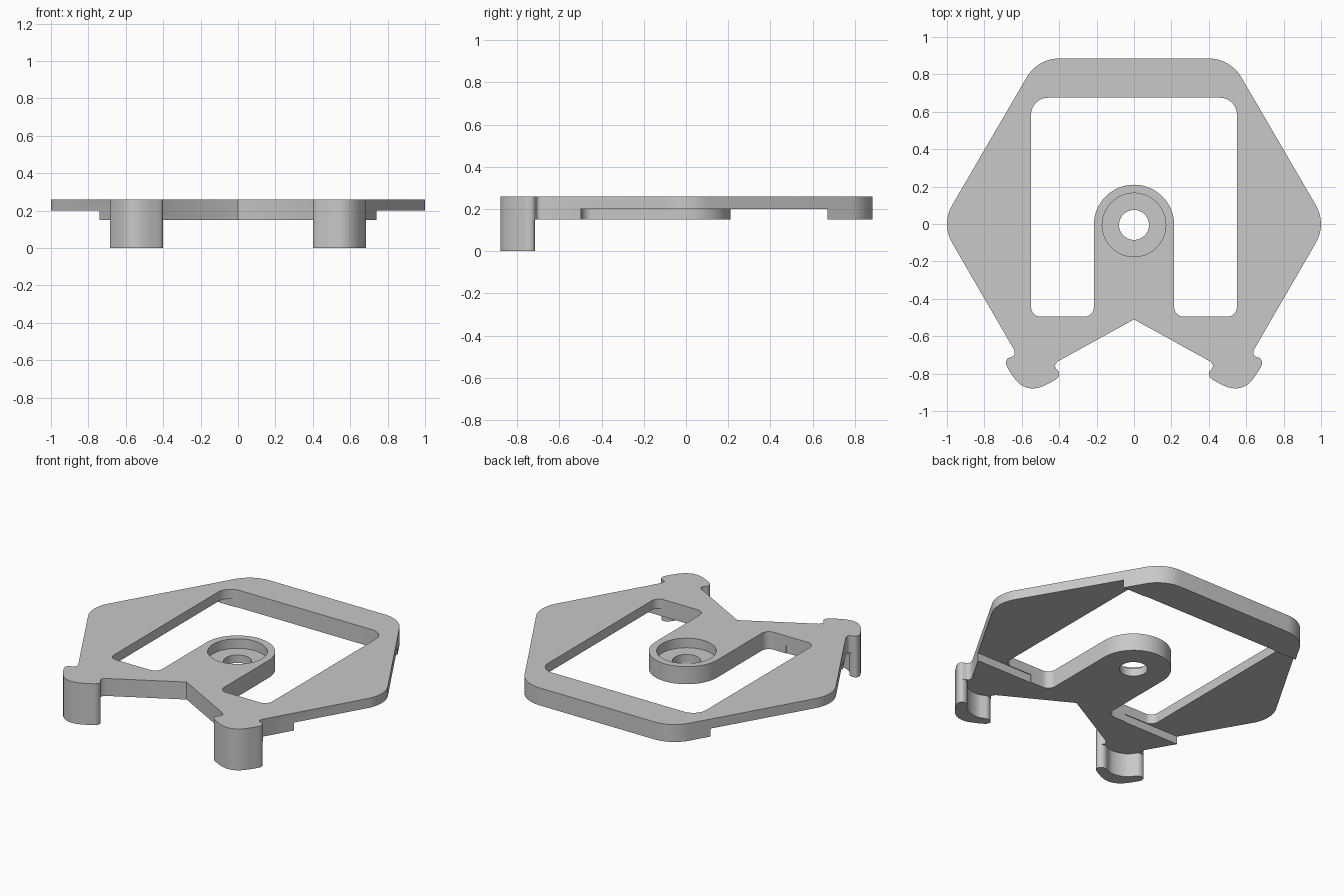
import bpy, bmesh, math
from mathutils import Vector

cube = bpy.data.objects.get("Cube")
if cube:
    bpy.data.objects.remove(cube)

grey = bpy.data.materials.new("matte grey")
grey.use_nodes = True
colour = (0.58, 0.58, 0.58, 1)
grey.diffuse_color = colour
grey.node_tree.nodes["Principled BSDF"].inputs["Base Color"].default_value = colour


def rounded(corners, steps=10):
    """Polygon from (x, y, radius) corners, each filleted by its radius."""
    out = []
    for i, (x, y, r) in enumerate(corners):
        p = Vector((x, y))
        if r == 0:
            out.append(p)
            continue
        a = (Vector(corners[i - 1][:2]) - p).normalized()
        b = (Vector(corners[(i + 1) % len(corners)][:2]) - p).normalized()
        half = a.angle(b) / 2
        centre = p + (a + b).normalized() * r / math.sin(half)
        start = p + a * r / math.tan(half) - centre
        end = p + b * r / math.tan(half) - centre
        for k in range(steps + 1):
            out.append(centre + start.lerp(end, k / steps).normalized() * r)
    return out


def arc(r, start, end, n, cy=0.0):
    angles = [math.radians(start + (end - start) * k / n) for k in range(n + 1)]
    return [(r * math.cos(t), cy + r * math.sin(t)) for t in angles]


def chaikin(pts, closed):
    """Two rounds of corner cutting to smooth a path."""
    for _ in range(2):
        new = [] if closed else [pts[0]]
        for i in range(len(pts) if closed else len(pts) - 1):
            a, b = pts[i], pts[(i + 1) % len(pts)]
            new += [a.lerp(b, 0.25), a.lerp(b, 0.75)]
        pts = new if closed else new + [pts[-1]]
    return pts


def prism(name, pts, z0, z1):
    bm = bmesh.new()
    face = bm.faces.new([bm.verts.new((p[0], p[1], z0)) for p in pts])
    top = bmesh.ops.extrude_face_region(bm, geom=[face])["geom"]
    bmesh.ops.translate(bm, vec=(0, 0, z1 - z0),
                        verts=[v for v in top if isinstance(v, bmesh.types.BMVert)])
    bmesh.ops.recalc_face_normals(bm, faces=bm.faces)
    mesh = bpy.data.meshes.new(name)
    bm.to_mesh(mesh)
    bm.free()
    mesh.materials.append(grey)
    obj = bpy.data.objects.new(name, mesh)
    bpy.context.collection.objects.link(obj)
    return obj


def cut(obj, cutter):
    mod = obj.modifiers.new("cut", "BOOLEAN")
    mod.operation = "DIFFERENCE"
    mod.solver = "EXACT"
    mod.object = cutter
    bpy.context.view_layer.objects.active = obj
    bpy.ops.object.modifier_apply(modifier=mod.name)
    bpy.data.objects.remove(cutter)


def smooth(obj):
    bpy.ops.object.select_all(action="DESELECT")
    obj.select_set(True)
    bpy.context.view_layer.objects.active = obj
    bpy.ops.object.shade_smooth_by_angle(angle=math.radians(30))


UNDER, STEP, TOP = 0.15, 0.2, 0.26

# Foot outline in its own frame: across the leg, then outward along it
foot_centre = Vector((0.544, -0.777))
tilt = math.radians(15)
across = Vector((math.cos(tilt), math.sin(tilt)))
outward = Vector((math.sin(tilt), -math.cos(tilt)))


def foot_path(half):
    full = [(-u, v) for u, v in half] + [(u, v) for u, v in reversed(half[:-1])]
    return [foot_centre + across * u + outward * v for u, v in full]


outer = [(0.146, 0.004), (0.136, 0.02), (0.11, 0.045), (0.076, 0.075),
         (0.04, 0.096), (0, 0.104)]
neck = [(0.12, -0.075), (0.11, -0.05), (0.122, -0.036), (0.145, -0.022)]
scoop = [(0, 0.015), (0.05, 0.008), (0.078, -0.012), (0.1, -0.03),
         (0.122, -0.032), (0.145, -0.02)]

# Plate outline: right half, then mirrored
foot = chaikin(foot_path(neck + outer), closed=False)
right = [(0, -0.51, 0)] + [(p.x, p.y, 0) for p in foot]
right += [(1.031, 0, 0.2), (0.515, 0.885, 0.2)]
outline = right + [(-x, y, r) for x, y, r in reversed(right[1:])]
plate = prism("plate", rounded(outline), UNDER, TOP)

# Opening that leaves the central tongue
tongue = [(x, y, 0) for x, y in arc(0.215, 180, 0, 40, -0.005)]
opening = [(-0.55, 0.675, 0.09), (-0.55, -0.495, 0.05), (-0.215, -0.495, 0.05)]
opening += tongue + [(-x, y, r) for x, y, r in reversed(opening)]
cut(plate, prism("opening_cutter", rounded(opening), 0, 1))

# Thinner side arms
for side in (-1, 1):
    box = [(side * x, y) for x, y in
           ((0.35, -0.5), (1.2, -0.5), (1.2, 0.67), (0.35, 0.67))]
    cut(plate, prism("arm_relief_cutter", box, 0, STEP))

# Round pocket and through hole in the tongue
for radius, z0 in ((0.17, STEP), (0.08, 0)):
    cut(plate, prism("hole_cutter", arc(radius, 0, 360, 64, -0.005)[:-1], z0, 1))
smooth(plate)

# Scooped feet below the plate
half = scoop + outer
loop = foot_path(half[1:])
loop.append(foot_centre + outward * half[0][1])
loop = chaikin(loop, closed=True)
for side, name in ((1, "left_foot"), (-1, "right_foot")):
    smooth(prism(name, [(side * p.x, p.y) for p in loop], 0, UNDER))
